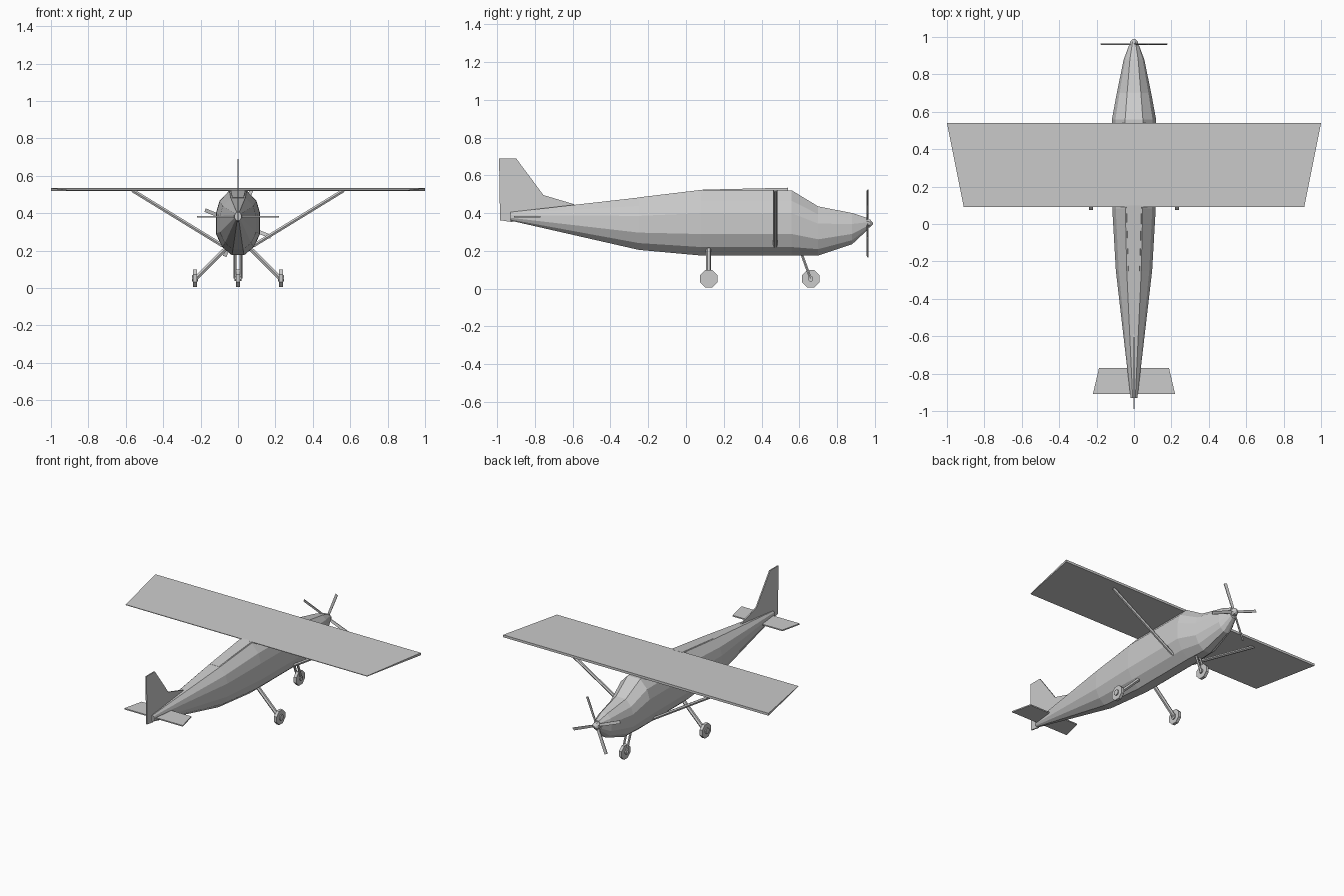
import bpy, bmesh, math
from mathutils import Vector, Matrix

if "Cube" in bpy.data.objects:
    bpy.data.objects.remove(bpy.data.objects["Cube"])

grey = bpy.data.materials.new("aircraft_grey")
grey.diffuse_color = (0.6, 0.6, 0.6, 1)
grey.use_nodes = True
grey.node_tree.nodes["Principled BSDF"].inputs["Base Color"].default_value = grey.diffuse_color


def finish(name, bm):
    bmesh.ops.recalc_face_normals(bm, faces=bm.faces)
    me = bpy.data.meshes.new(name)
    bm.to_mesh(me)
    bm.free()
    me.materials.append(grey)
    ob = bpy.data.objects.new(name, me)
    bpy.context.collection.objects.link(ob)
    return ob


def loft(name, rings):
    """Skin a list of equal-length closed rings and cap both ends."""
    bm = bmesh.new()
    vs = [[bm.verts.new(p) for p in r] for r in rings]
    n = len(vs[0])
    for a, b in zip(vs, vs[1:]):
        for i in range(n):
            j = (i + 1) % n
            bm.faces.new((a[i], a[j], b[j], b[i]))
    bm.faces.new(vs[0])
    bm.faces.new(vs[-1])
    return finish(name, bm)


def rod(name, a, b, r, sides=6, r2=None):
    """Straight cylinder or cone between two points."""
    a, b = Vector(a), Vector(b)
    d = b - a
    bm = bmesh.new()
    m = Matrix.Translation((a + b) / 2) @ d.to_track_quat('Z', 'Y').to_matrix().to_4x4()
    m = m @ Matrix.Rotation(math.pi / sides, 4, 'Z')
    bmesh.ops.create_cone(bm, cap_ends=True, segments=sides, radius1=r,
                          radius2=r if r2 is None else r2, depth=d.length, matrix=m)
    return finish(name, bm)


# Fuselage: one faceted cross-section scaled along the length
half = [(0.40, 1), (0.84, 0.84), (1, 0.65), (1, 0.33), (0.72, 0.13), (0.28, 0)]
section = half + [(-x, z) for x, z in reversed(half)]
stations = [  # y, half width, bottom, top
    (-0.93, 0.018, 0.36, 0.405), (-0.25, 0.097, 0.205, 0.482),
    (0.08, 0.116, 0.175, 0.52), (0.56, 0.118, 0.175, 0.52),
    (0.70, 0.092, 0.175, 0.435), (0.88, 0.055, 0.235, 0.40),
    (0.955, 0.027, 0.305, 0.375)]
loft("fuselage", [[(x * w, y, lo + z * (hi - lo)) for x, z in section]
                  for y, w, lo, hi in stations])

# Spine fairing behind the wing
loft("wing_fairing", [
    [(s * 0.034, -0.25, 0.478) for s in (-1, 1)] + [(0.03, -0.25, 0.483), (-0.03, -0.25, 0.483)],
    [(s * 0.046, 0.10, 0.515) for s in (-1, 1)] + [(0.04, 0.10, 0.525), (-0.04, 0.10, 0.525)]])

# Main wing: thin tapered wedge from tip to tip
loft("wing", [[(s * 0.91, 0.09, 0.52), (s, 0.54, 0.518), (s, 0.54, 0.534), (s * 0.91, 0.09, 0.524)]
              for s in (-1, 1)])

# Tailplane
loft("tailplane", [[(x, y, z) for x, y in ((-0.22, -0.91), (0.22, -0.91), (0.187, -0.77), (-0.187, -0.77))]
                   for z in (0.376, 0.384)])

# Tail fin with rudder and forward fillet
fin = [(-0.985, 0.362), (-0.92, 0.352), (-0.90, 0.385), (-0.59, 0.43),
       (-0.59, 0.446), (-0.755, 0.495), (-0.90, 0.69), (-0.99, 0.69)]
loft("tail_fin", [[(x, y, z) for y, z in fin] for x in (-0.004, 0.004)])

# Wing struts, main landing legs and wheels on both sides
for s, side in ((-1, "left"), (1, "right")):
    rod(f"{side}_wing_strut", (s * 0.08, 0.473, 0.225), (s * 0.565, 0.473, 0.522), 0.011)
    rod(f"{side}_main_leg", (s * 0.05, 0.12, 0.225), (s * 0.225, 0.12, 0.052), 0.013)
    rod(f"{side}_main_wheel", (s * 0.22, 0.12, 0.052), (s * 0.24, 0.12, 0.052), 0.05, 8)
    rod(f"{side}_wheel_hub", (s * 0.213, 0.12, 0.052), (s * 0.247, 0.12, 0.052), 0.02, 8)
    rod(f"{side}_nose_fork", (s * 0.015, 0.61, 0.19), (s * 0.015, 0.66, 0.052), 0.008)

# Nose wheel between the fork arms
rod("nose_wheel", (-0.01, 0.66, 0.052), (0.01, 0.66, 0.052), 0.05, 8)
rod("nose_axle", (-0.02, 0.66, 0.052), (0.02, 0.66, 0.052), 0.015, 8)

# Spinner and four-bladed propeller
rod("spinner", (0, 0.945, 0.345), (0, 0.975, 0.345), 0.03, 8, 0.022)
rod("spinner_tip", (0, 0.975, 0.345), (0, 0.99, 0.345), 0.022, 8, 0.005)
for k in range(4):
    turn = (Matrix.Translation((0, 0.961, 0.345))
            @ Matrix.Rotation(math.radians(22 + 90 * k), 4, 'Y'))
    rings = []
    for r, w in ((0.01, 0.007), (0.06, 0.009), (0.19, 0.010)):
        rings.append([turn @ Vector((r, y + 0.25 * c, c))
                      for c, y in ((-w, -0.002), (w, -0.002), (w, 0.002), (-w, 0.002))])
    loft(f"propeller_blade_{k + 1}", rings)
